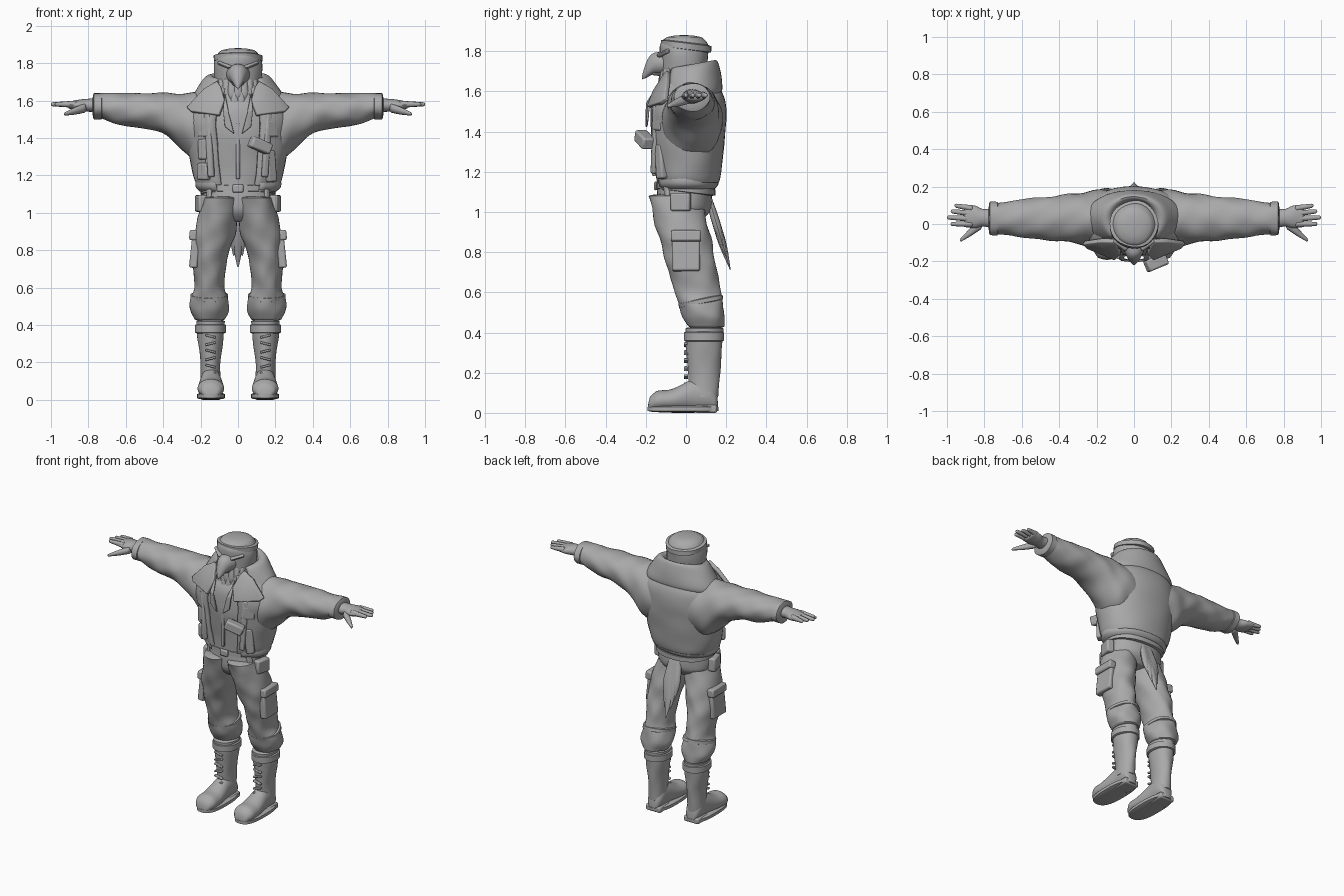
import bpy, bmesh, math
from mathutils import Matrix, Euler

cube = bpy.data.objects.get("Cube")
if cube:
    bpy.data.objects.remove(cube, do_unlink=True)

grey = bpy.data.materials.new("plain_grey")
grey.use_nodes = True
tone = (.4, .4, .4, 1)
grey.diffuse_color = tone
grey.node_tree.nodes["Principled BSDF"].inputs["Base Color"].default_value = tone
parts = []


def finish(name, bm, mirror=False, thick=0, bevel=0):
    bmesh.ops.recalc_face_normals(bm, faces=bm.faces)
    mesh = bpy.data.meshes.new(name)
    bm.to_mesh(mesh)
    bm.free()
    mesh.materials.append(grey)
    obj = bpy.data.objects.new(name, mesh)
    bpy.context.collection.objects.link(obj)
    if thick:
        solid = obj.modifiers.new("thickness", 'SOLIDIFY')
        solid.thickness = thick
        solid.offset = 0
    if bevel:
        soft = obj.modifiers.new("soft_edges", 'BEVEL')
        soft.width = bevel
        soft.segments = 2
    if mirror:
        obj.modifiers.new("other_side", 'MIRROR')
    parts.append(obj)


def spline(rings, steps):
    """Smooth curve through the ring tuples."""
    out = []
    last = len(rings) - 1
    for i in range(last):
        before, here, there, after = [rings[max(0, min(last, i + k))] for k in (-1, 0, 1, 2)]
        for s in range(steps):
            u = s / steps
            out.append([b + u * ((c - a) + u * ((2*a - 5*b + 4*c - d) + u * (3*b - a - 3*c + d))) / 2
                        for a, b, c, d in zip(before, here, there, after)])
    out.append(list(rings[last]))
    return out


def domed(rings, dome):
    """Round off both ends of a run of rings."""
    first, last = rings[0], rings[-1]
    way = math.copysign(dome, last[0] - first[0])
    turns = [math.radians(a) for a in (30, 60, 80)]

    def end(ring, sign):
        t, ra, rb = ring
        return [[t + sign * way * math.sin(a), ra * math.cos(a), rb * math.cos(a)] for a in turns]
    return end(first, -1)[::-1] + rings + end(last, 1)


def loft(name, rings, path=lambda t, r: (0, 0), axis='z', n=32, steps=5,
         power=2, fold=0, gap=0, tilt=0, dome=.01, **options):
    """Rings are (position on axis, two radii); path gives their centres; gap opens the front."""
    bm = bmesh.new()
    rows = []
    count = n + 1 if gap else n
    start, sweep = math.radians(gap - 90), math.radians(360 - 2 * gap)
    run = spline(rings, steps)
    for t, ra, rb in run if gap else domed(run, dome):
        a, b = path(t, rb)
        row = []
        for k in range(count):
            ang = start + sweep * k / n
            c, s = math.cos(ang), math.sin(ang)
            wave = 1 + fold * (math.sin(3*ang + 40*t) + math.sin(5*ang - 30*t))
            u = a + wave * ra * math.copysign(abs(c) ** (2 / power), c)
            v = b + wave * rb * math.copysign(abs(s) ** (2 / power), s)
            place = {'z': (u, v, t + tilt * v), 'x': (t, u, v), 'y': (u, t, v)}[axis]
            row.append(bm.verts.new(place))
        rows.append(row)
    for low, high in zip(rows, rows[1:]):
        for k in range(n):
            j = (k + 1) % count
            bm.faces.new((low[k], low[j], high[j], high[k]))
    if not gap:
        bm.faces.new(rows[0])
        bm.faces.new(rows[-1])
    finish(name, bm, **options)


def band(name, low, high, across, deep, **options):
    loft(name, [(low, across, deep), (high, across, deep)], **options)


def leaf(name, top, length, width, path):
    loft(name, [(top - length, width * .2, width * .1), (top - length * .6, width, width * .7),
                (top, width * .8, width * .5)], path, n=12)


def box(name, loc, size, turn=0, lean=0, bevel=.01, mirror=False):
    bm = bmesh.new()
    spin = Euler((0, math.radians(lean), turn)).to_matrix().to_4x4()
    bmesh.ops.create_cube(bm, size=1, matrix=Matrix.Translation(loc) @ spin @ Matrix.Diagonal((*size, 1)))
    finish(name, bm, mirror, bevel=bevel)


def wear(name, angle, z, size, across=.24, deep=.17, **options):
    """Set a box on the body's oval, facing outward; angle runs from the front to the left."""
    c, s = math.cos(math.radians(angle)), math.sin(math.radians(angle))
    box(name, (across * s, -deep * c, z), size, math.atan2(s / across, c / deep), **options)


def chest_plate(name, outline, thick):
    """Fold a flat (x, z) outline back over the chest and shoulder."""
    bm = bmesh.new()
    verts = [bm.verts.new((x, -.21 + .6 * max(z - 1.52, .02) + 1.2 * x * x, z)) for x, z in outline]
    bmesh.ops.triangulate(bm, faces=[bm.faces.new(verts)])
    finish(name, bm, mirror=True, thick=thick, bevel=.005)


# Head, brow, eyes and hooked beak
loft("head", [(1.5, .14, .12), (1.62, .12, .11), (1.77, .13, .12), (1.83, .12, .12), (1.86, .1, .1)],
     lambda t, r: (0, -.01), fold=.008, dome=.02)
band("crown_edge", 1.81, 1.84, .13, .125, tilt=-.12, fold=.012)


def hook(y, r):
    return 0, 1.74 - 15 * max(0, -.15 - y) ** 2


loft("upper_beak", [(-.08, .07, .06), (-.14, .055, .055), (-.19, .03, .045), (-.217, .006, .012)],
     hook, axis='y', n=20, dome=.003)
loft("lower_beak", [(-.08, .05, .02), (-.16, .02, .01)], lambda t, r: (0, 1.69), axis='y', n=16)
wear("brow", 35, 1.79, (.09, .04, .02), .12, .13, lean=-18, mirror=True)
wear("eye", 45, 1.76, (.03, .02, .03), .12, .12, mirror=True)

# Layered neck feathers
for row in range(2):
    for i in range(11):
        ang = math.radians(195 + 15 * i + 7 * row)
        c, s = math.cos(ang), math.sin(ang)
        leaf("neck_feather", 1.71 - .06 * row, .12, .024,
             lambda t, r: ((.12 + .1 * (1.66 - t)) * c, (.12 + .1 * (1.66 - t)) * s))

# Shirt and open jacket
loft("shirt", [(1.1, .185, .14), (1.25, .2, .15), (1.42, .25, .17), (1.55, .23, .16), (1.64, .13, .11)],
     power=2.2, fold=.006)
loft("jacket_body", [(1.15, .21, .15), (1.2, .23, .16), (1.38, .265, .18), (1.48, .28, .185),
                     (1.56, .255, .18), (1.62, .2, .15), (1.68, .13, .11)],
     lambda t, r: (0, .005), power=2.2, gap=23, fold=.006, thick=.02)
loft("jacket_hem", [(1.12, .2, .14), (1.14, .22, .155), (1.17, .22, .155), (1.19, .21, .145)],
     gap=32, fold=.01, thick=.015)
loft("sleeve", [(.12, .15, .19), (.22, .15, .185), (.3, .135, .15), (.38, .125, .115), (.47, .115, .097),
                (.58, .105, .09), (.67, .09, .08), (.76, .08, .06)],
     lambda t, r: (.03, 1.64 - r), axis='x', fold=.018, mirror=True)
band("sleeve_cuff", .73, .77, .09, .07, path=lambda t, r: (.03, 1.57), axis='x', fold=.015, mirror=True)

# Wide collar and lapels
loft("collar", [(1.6, .12, .1), (1.7, .12, .11), (1.72, .16, .125), (1.66, .21, .14),
                (1.58, .255, .15), (1.55, .235, .135)],
     lambda t, r: (0, .025), gap=42, tilt=.18, fold=.006, thick=.015)
chest_plate("lapel", [(.11, 1.7), (.18, 1.66), (.27, 1.56), (.25, 1.54), (.1, 1.52), (.07, 1.6), (.09, 1.67)], .025)
chest_plate("inner_collar", [(.07, 1.64), (.08, 1.55), (.07, 1.46), (.02, 1.42), (.05, 1.54)], .012)
box("shirt_placket", (0, -.16, 1.33), (.02, .02, .3), bevel=.006)

# Hands with spread fingers
loft("palm", [(.77, .05, .036), (.81, .047, .034), (.85, .06, .03), (.9, .06, .02)],
     lambda t, r: (.03 + .1 * (t - .77), 1.575), axis='x', n=20, mirror=True)
for i, name in enumerate(("index", "middle", "ring", "little")):
    reach = 1 - .02 * abs(i - 1)
    loft(name + "_finger", [(.87, .017, .019), (reach - .01, .011, .011)],
         lambda t, r: (.028 * i * (1 + 2 * (t - .87)), 1.58), axis='x', n=12, mirror=True)
loft("thumb", [(.82, .03, .025), (.87, .023, .02), (.92, .012, .01)],
     lambda t, r: (-.8 * (t - .82), 1.56 - .3 * (t - .82)), axis='x', n=12, mirror=True)


# Trousers
def leg_line(z, r):
    return .153 - .2 * max(0, z - .75), .1 - .24 * (z - .43)


loft("hips", [(.96, .1, .09), (1, .175, .125), (1.05, .19, .137), (1.17, .185, .13)],
     lambda t, r: (0, -.008), power=2.2, fold=.006)
loft("trouser_leg", [(.43, .08, .09), (.48, .104, .105), (.54, .1, .11), (.6, .08, .115), (.68, .085, .12),
                     (.8, .1, .125), (.9, .11, .13), (1.08, .095, .13)],
     leg_line, fold=.022, mirror=True)
band("knee_fold", .53, .55, .1, .11, path=leg_line, tilt=.2, fold=.02, mirror=True)
box("thigh_pocket", (.23, 0, .8), (.045, .14, .19), lean=-6, mirror=True)
box("pocket_flap", (.235, 0, .88), (.05, .15, .055), lean=-6, mirror=True)

# Belt and hip gear
band("waist_belt", 1.1, 1.13, .2, .147, tilt=-.12, power=2.2)
wear("belt_buckle", 0, 1.13, (.06, .02, .045), deep=.15)
wear("hip_strap", 52, 1.06, (.035, .02, .16), .2, .15, lean=-6, mirror=True)
wear("side_pouch", 80, 1.05, (.1, .05, .09), .2, .15, mirror=True)

# Chest webbing and pouches
wear("chest_strap", 36, 1.36, (.035, .03, .34), .26, .19, lean=4, mirror=True)
wear("upper_chest_pocket", 42, 1.45, (.075, .025, .09), .27, .19, mirror=True)
wear("left_torch", 26, 1.36, (.12, .065, .06), .27, .23, lean=22)
wear("left_holster", 45, 1.25, (.055, .05, .17), lean=-6)
wear("right_upper_pouch", -44, 1.34, (.06, .04, .11), .26, .18)
wear("right_lower_pouch", -48, 1.22, (.07, .055, .09))
wear("right_clip", -42, 1.27, (.025, .03, .06), lean=10, deep=.19)

# Tail feathers fanned behind the belt
for i in range(-2, 3):
    leaf("tail_feather", 1.08, .36 - .06 * abs(i), .03,
         lambda t, r: (i * (.01 + .04 * (1.08 - t)), .11 + .3 * (1.08 - t)))


# Boots
def ankle(z, r):
    return .147, .09


loft("boot_shaft", [(.08, .055, .07), (.2, .053, .08), (.33, .07, .09), (.42, .076, .095)],
     ankle, fold=.01, mirror=True)
band("boot_top_band", .36, .4, .084, .1, path=ankle, mirror=True)
loft("boot_foot", [(-.17, .055, .04), (-.14, .07, .05), (-.08, .07, .053), (-.03, .066, .063),
                   (.04, .057, .08), (.11, .054, .08), (.14, .045, .06)],
     lambda t, r: (.145, r + .01), axis='y', dome=.02, mirror=True)
band("boot_sole", .01, .03, .075, .177, path=lambda t, r: (.145, -.015), power=2.7, mirror=True)
box("boot_heel", (.145, .1, .02), (.11, .11, .04), mirror=True)
for i in range(6):
    box("boot_lace", (.147, 0, .14 + .04 * i), (.06, .02, .012), lean=14 * (-1) ** i, bevel=.004, mirror=True)

# Smooth shading with crisp edges
bpy.ops.object.select_all(action='DESELECT')
for obj in parts:
    obj.select_set(True)
bpy.context.view_layer.objects.active = parts[0]
bpy.ops.object.shade_smooth_by_angle(angle=math.radians(40))
